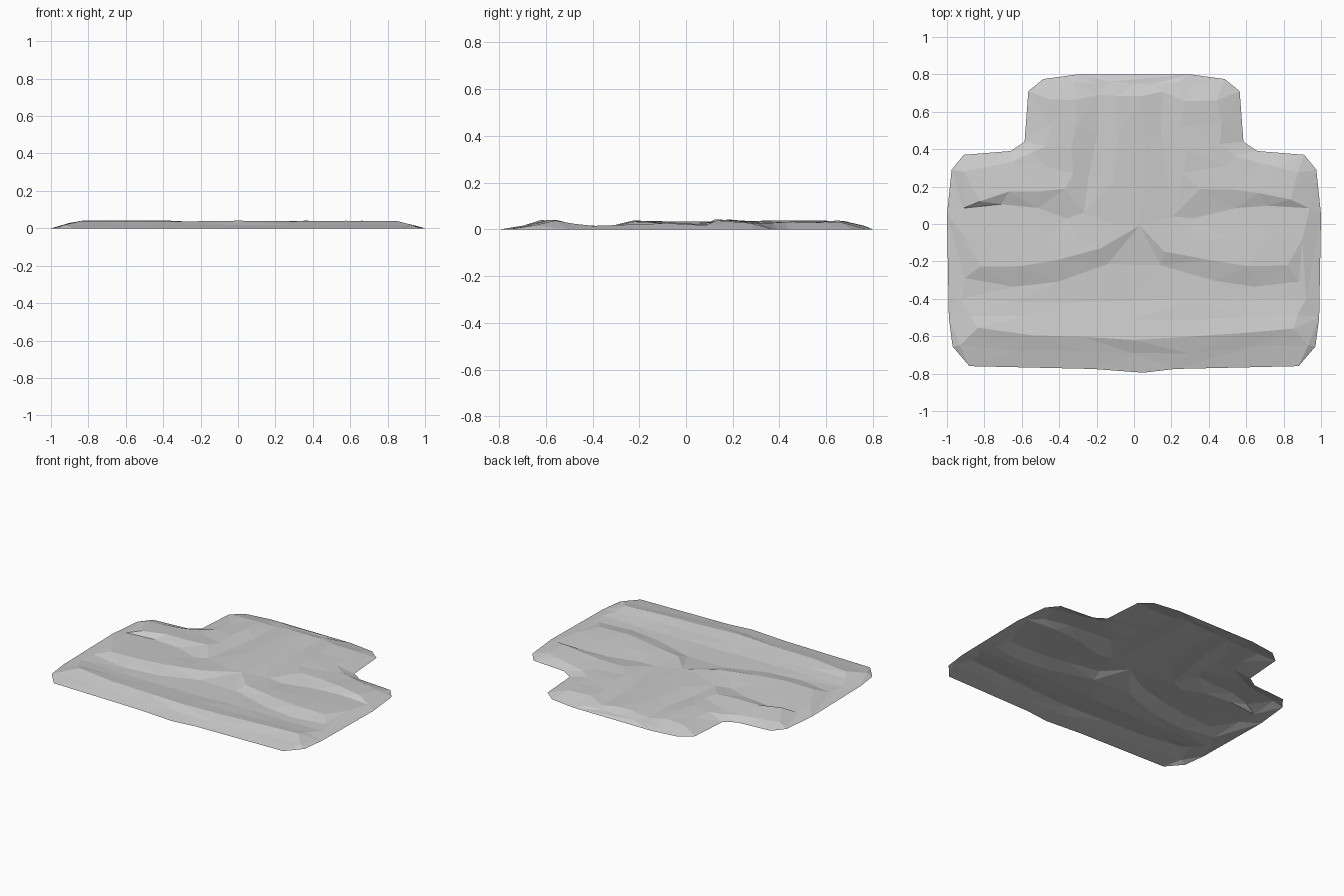
import bpy
import bmesh
import math
import random
from mathutils import Vector
from mathutils.geometry import delaunay_2d_cdt

cube = bpy.data.objects.get("Cube")
if cube:
    bpy.data.objects.remove(cube, do_unlink=True)

random.seed(4)
points, heights, edges = [], [], []


def add_crease(height, line):
    """Append a slightly irregular crease and join its points with edges."""
    start = len(points)
    for x, y in line:
        wobble = Vector((random.uniform(-.02, .02), random.uniform(-.012, .012)))
        points.append(Vector((x, y)) + wobble)
        heights.append(height + random.uniform(-.003, .002))
    edges.extend((i, i + 1) for i in range(start, len(points) - 1))


def cross_crease(height, y, reach, bow):
    """Crease running from side to side, bowed in the middle."""
    steps = [k / 3 for k in range(-3, 4)]
    add_crease(height, [(reach * t, y + bow * math.cos(t * math.pi / 2)) for t in steps])


def paired_crease(height, start, end, bow=0, shift=0):
    """Crease repeated on the left and right halves."""
    for side in (-1, 1):
        line = []
        for k in range(4):
            p = Vector(start).lerp(Vector(end), k / 3)
            line.append((side * p.x + shift, p.y + bow * math.sin(math.pi * k / 3)))
        add_crease(height, line)


# Ground outline: one half mirrored, with a blunt tip at the front
half = [(.22, -.775), (.88, -.76), (.97, -.655), (.99, -.5), (1, .05), (.975, .29),
        (.91, .37), (.66, .39), (.585, .44), (.565, .71), (.485, .775), (.3, .8)]
outline = [(.05, -.795)] + half + [(-x, y) for x, y in reversed(half)]
points.extend(Vector(p) for p in outline)
heights.extend(0 for p in outline)
rim = list(range(len(outline)))

# Broad front ledge and the trough behind it
cross_crease(height=.019, y=-.64, reach=.92, bow=-.05)
cross_crease(height=.039, y=-.56, reach=.84, bow=-.05)
cross_crease(height=.026, y=-.49, reach=.88, bow=-.02)
cross_crease(height=.014, y=-.41, reach=.93, bow=0)

# Middle gullies, ridges and hollows
paired_crease(height=.013, start=(.9, -.3), end=(.16, -.21), bow=-.07)
paired_crease(height=.036, start=(.83, -.22), end=(.17, -.14), bow=-.03)
paired_crease(height=.028, start=(.9, -.07), end=(.3, -.09))
paired_crease(height=.02, start=(.92, .08), end=(.34, .02), bow=.04)

# Rear ridges and shoulders
paired_crease(height=.041, start=(.84, .13), end=(.36, .18), bow=.02)
paired_crease(height=.026, start=(.89, .27), end=(.55, .37))
paired_crease(height=.032, start=(.45, .66), end=(.48, .3))

# Channels flanking the rear spine
paired_crease(height=.037, start=(.29, .66), end=(.3, .27), shift=-.03)
paired_crease(height=.022, start=(.17, .7), end=(.22, .05), shift=-.03)
paired_crease(height=.033, start=(.07, .68), end=(.08, 0), shift=-.03)
cross_crease(height=.014, y=.75, reach=.33, bow=0)

# Triangulate the sheet inside the outline and raise it into facets
verts, _, faces, origin, _, _ = delaunay_2d_cdt(points, edges, [rim], 1, 1e-5)
bm = bmesh.new()
sheet = []
for p, source in zip(verts, origin):
    z = heights[source[0]] if source else .025
    sheet.append(bm.verts.new((p.x, p.y, z)))
for corners in faces:
    face = bm.faces.new([sheet[i] for i in corners])
    face.normal_update()
    if face.normal.z < 0:
        face.normal_flip()

mesh = bpy.data.meshes.new("rock_sheet")
bm.to_mesh(mesh)
bm.free()
rock = bpy.data.objects.new("rock_sheet", mesh)
bpy.context.collection.objects.link(rock)

# Plain grey stone
stone = bpy.data.materials.new("grey stone")
stone.use_nodes = True
colour = (.6, .6, .6, 1)
stone.diffuse_color = colour
stone.node_tree.nodes["Principled BSDF"].inputs["Base Color"].default_value = colour
mesh.materials.append(stone)
